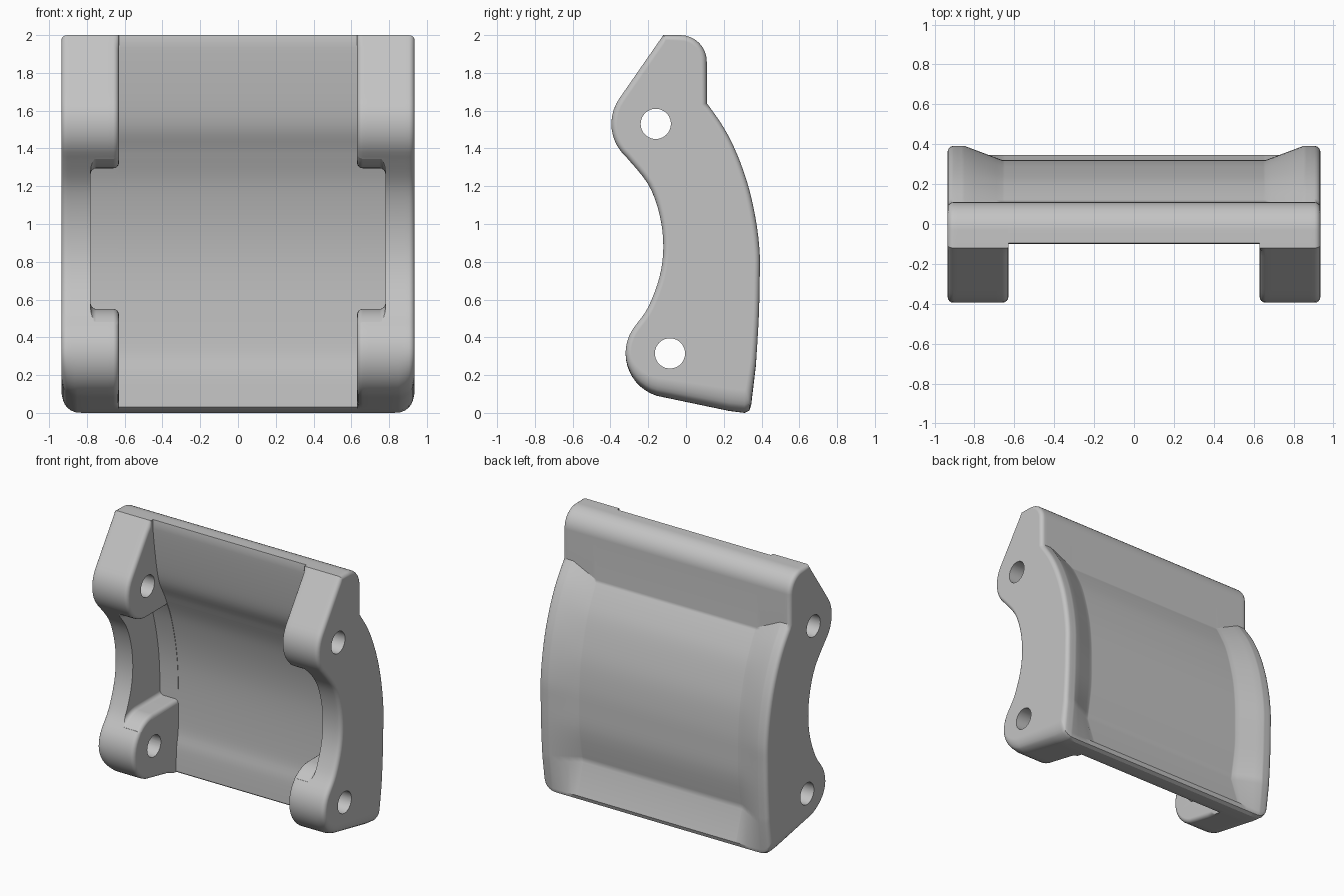
import bpy, bmesh, math

default_cube = bpy.data.objects.get("Cube")
if default_cube:
    bpy.data.objects.remove(default_cube, do_unlink=True)

HALF_WIDTH, BOSS_INNER, PLATE_INNER = 0.935, 0.63, 0.78
ROUND = 0.03
UPPER_PIN, LOWER_PIN = (-0.16, 1.53), (-0.085, 0.315)
BOSS_RADIUS, PIN_RADIUS = 0.235, 0.08


def arc(centre, radius, start, end, steps):
    points = []
    for i in range(steps + 1):
        a = math.radians(start + (end - start) * i / steps)
        points.append((centre[0] + radius * math.cos(a), centre[1] + radius * math.sin(a)))
    return points


def spline(points, steps):
    """Smooth curve through the points."""
    ends = [points[0]] + points + [points[-1]]
    result = []
    for a, b, c, d in zip(ends, ends[1:], ends[2:], ends[3:]):
        for i in range(steps):
            t = i / steps
            result.append(tuple(
                q + t * (r - p) / 2 + t * t * (2 * p - 5 * q + 4 * r - s) / 2
                + t ** 3 * (3 * q - p - 3 * r + s) / 2
                for p, q, r, s in zip(a, b, c, d)))
    return result + [points[-1]]


def straight(a, b, steps):
    return [(a[0] + (b[0] - a[0]) * i / steps, a[1] + (b[1] - a[1]) * i / steps)
            for i in range(1, steps)]


def inset(profile, amount):
    """Move a clockwise profile inward along its normals."""
    result = []
    for i, (y, z) in enumerate(profile):
        before, after = profile[i - 1], profile[(i + 1) % len(profile)]
        normal = [0.0, 0.0]
        for p, q in ((before, (y, z)), ((y, z), after)):
            length = math.hypot(q[0] - p[0], q[1] - p[1]) or 1
            normal[0] -= (q[1] - p[1]) / length
            normal[1] += (q[0] - p[0]) / length
        size = math.hypot(*normal) or 1
        result.append((y - amount * normal[0] / size, z - amount * normal[1] / size))
    return result


def loft(name, stations):
    """Join equal profiles placed along x into a closed solid."""
    bm = bmesh.new()
    rings = [[bm.verts.new((x, y, z)) for y, z in profile] for x, profile in stations]
    for a, b in zip(rings, rings[1:]):
        for i in range(len(a)):
            bm.faces.new((a[i - 1], a[i], b[i], b[i - 1]))
    bm.faces.new(rings[0])
    bm.faces.new(rings[-1])
    bmesh.ops.remove_doubles(bm, verts=bm.verts, dist=0.00005)
    bmesh.ops.recalc_face_normals(bm, faces=bm.faces)
    mesh = bpy.data.meshes.new(name)
    bm.to_mesh(mesh)
    bm.free()
    obj = bpy.data.objects.new(name, mesh)
    bpy.context.collection.objects.link(obj)
    return obj


def cut(target, cutter):
    cutter.hide_render = True
    modifier = target.modifiers.new("cut", "BOOLEAN")
    modifier.operation = "DIFFERENCE"
    modifier.solver = "EXACT"
    modifier.object = cutter
    bpy.context.view_layer.objects.active = target
    bpy.ops.object.modifier_apply(modifier=modifier.name)
    bpy.data.objects.remove(cutter, do_unlink=True)


# Inner face of the middle panel, as depth at each height
panel_curve = spline([(0.17, 0), (0.18, 0.2), (0.2, 0.35), (0.2, 0.7), (0.175, 0.95),
                      (0.115, 1.2), (0.04, 1.38), (-0.04, 1.56), (-0.1, 1.96), (-0.07, 2)], 8)


def panel_depth(z):
    for (y0, z0), (y1, z1) in zip(panel_curve, panel_curve[1:]):
        if z <= z1:
            return y0 + (y1 - y0) * max(0, z - z0) / (z1 - z0)
    return panel_curve[-1][0]


# Side outline: rounded top, back curve, bottom, then the front with two bosses
top = arc((-0.03, 1.86), 0.14, 90, 0, 8)
rim = spline([(0.11, 1.64), (0.2, 1.51), (0.27, 1.37), (0.33, 1.2), (0.37, 1.02),
              (0.39, 0.85), (0.39, 0.7), (0.385, 0.5), (0.37, 0.25)], 4)
recess = spline([(0.11, 1.55), (0.165, 1.45), (0.22, 1.33), (0.265, 1.18), (0.3, 1.02),
                 (0.317, 0.85), (0.32, 0.7), (0.315, 0.5), (0.275, 0.26)], 4)
foot = [(0.345, 0.04), (0.335, 0.012), (0.31, 0)]
waist = spline([(-0.265, 0.466), (-0.2, 0.56), (-0.14, 0.72), (-0.12, 0.88),
                (-0.14, 1.05), (-0.2, 1.21), (-0.317, 1.355)], 4)
lower_boss = arc(LOWER_PIN, BOSS_RADIUS, 253, 140, 14)
upper_boss = arc(UPPER_PIN, BOSS_RADIUS, 228, 145, 10)
front = ([(0.23, 0.01)] + straight((0.23, 0.01), lower_boss[0], 8) + lower_boss
         + waist[1:-1] + upper_boss
         + straight(upper_boss[-1], (-0.12, 2), 10) + [(-0.12, 2)])
panel_front = [(max(y, panel_depth(z)), z) for y, z in front]


def back(t):
    """Back edge, from full rim (0) to recessed panel (1)."""
    blend = [(a[0] + (b[0] - a[0]) * t, a[1] + (b[1] - a[1]) * t) for a, b in zip(rim, recess)]
    return top + blend + foot


def lifted(x, profile):
    """Round the bottom outer corners."""
    corner = 0.1
    over = max(0, x - (HALF_WIDTH - corner))
    rise = corner - math.sqrt(max(0, corner ** 2 - over ** 2))
    return [(y, z + rise * min(1, max(0, 1 - z / 0.35))) for y, z in profile]


# Stations from the outer side face in to the panel
quarter = [(1 - math.cos(a), 1 - math.sin(a)) for a in (math.pi / 8 * i for i in range(5))]
half = []
for across, depth in quarter:
    x = HALF_WIDTH - ROUND * across
    half.append((x, lifted(x, inset(back(0) + front, ROUND * depth))))
for x in (0.885, 0.865, 0.85, 0.8, 0.74, 0.69):
    t = max(0, (0.85 - x) / 0.19)
    half.append((x, lifted(x, back(t) + front)))
for across, depth in reversed(quarter):
    x = BOSS_INNER + ROUND * across
    t = min(1, (0.85 - x) / 0.19)
    outline = back(t) + front
    softened = inset(outline, ROUND * depth)[-len(front):]
    edge = [s if p[0] < panel_depth(p[1]) - 0.04 else p for s, p in zip(softened, front)]
    half.append((x, back(t) + edge))
half.append((BOSS_INNER, back(1) + panel_front))
body = loft("curved_bracket", half + [(-x, p) for x, p in reversed(half)])

# Side notches between the bosses
low_arc = arc(LOWER_PIN, BOSS_RADIUS, 135, 90, 8)
high_arc = arc(UPPER_PIN, BOSS_RADIUS, 270, 232, 8)
low, high = low_arc[-1][1], high_arc[0][1]
floor = [(1.0, low + (high - low) * i / 18) for i in range(19)]
notch = [(-0.6, low_arc[0][1])] + low_arc + floor + high_arc + [(-0.6, high_arc[-1][1])]
middle = (low + high) / 2


def notch_profile(grow):
    scaled = [(y, middle + (z - middle) * (1 + grow / (high - middle))) for y, z in notch]
    return [(min(y, panel_depth(z) - 0.003), z) for y, z in scaled]


notch_half = [(BOSS_INNER - ROUND, notch_profile(ROUND))]
notch_half += [(BOSS_INNER + ROUND * a, notch_profile(ROUND * d)) for a, d in quarter]
notch_half += [(PLATE_INNER - ROUND * a, notch_profile(-ROUND * d)) for a, d in reversed(quarter)]
for side in (1, -1):
    cut(body, loft("notch_cutter", [(side * x, p) for x, p in notch_half]))

# Pin holes through both sides
for pin in (UPPER_PIN, LOWER_PIN):
    bpy.ops.mesh.primitive_cylinder_add(vertices=40, radius=PIN_RADIUS, depth=3,
                                        location=(0, *pin), rotation=(0, math.pi / 2, 0))
    cut(body, bpy.context.object)

# Single grey finish
grey = bpy.data.materials.new("plain_grey")
grey.use_nodes = True
colour = (0.55, 0.55, 0.55, 1)
grey.diffuse_color = colour
grey.node_tree.nodes["Principled BSDF"].inputs["Base Color"].default_value = colour
body.data.materials.clear()
body.data.materials.append(grey)
for face in body.data.polygons:
    face.material_index = 0

# Smooth shading with crisp edges
bpy.ops.object.select_all(action="DESELECT")
body.select_set(True)
bpy.context.view_layer.objects.active = body
bpy.ops.object.shade_smooth_by_angle(angle=math.radians(32))
weighted = body.modifiers.new("even_shading", "WEIGHTED_NORMAL")
weighted.keep_sharp = True
